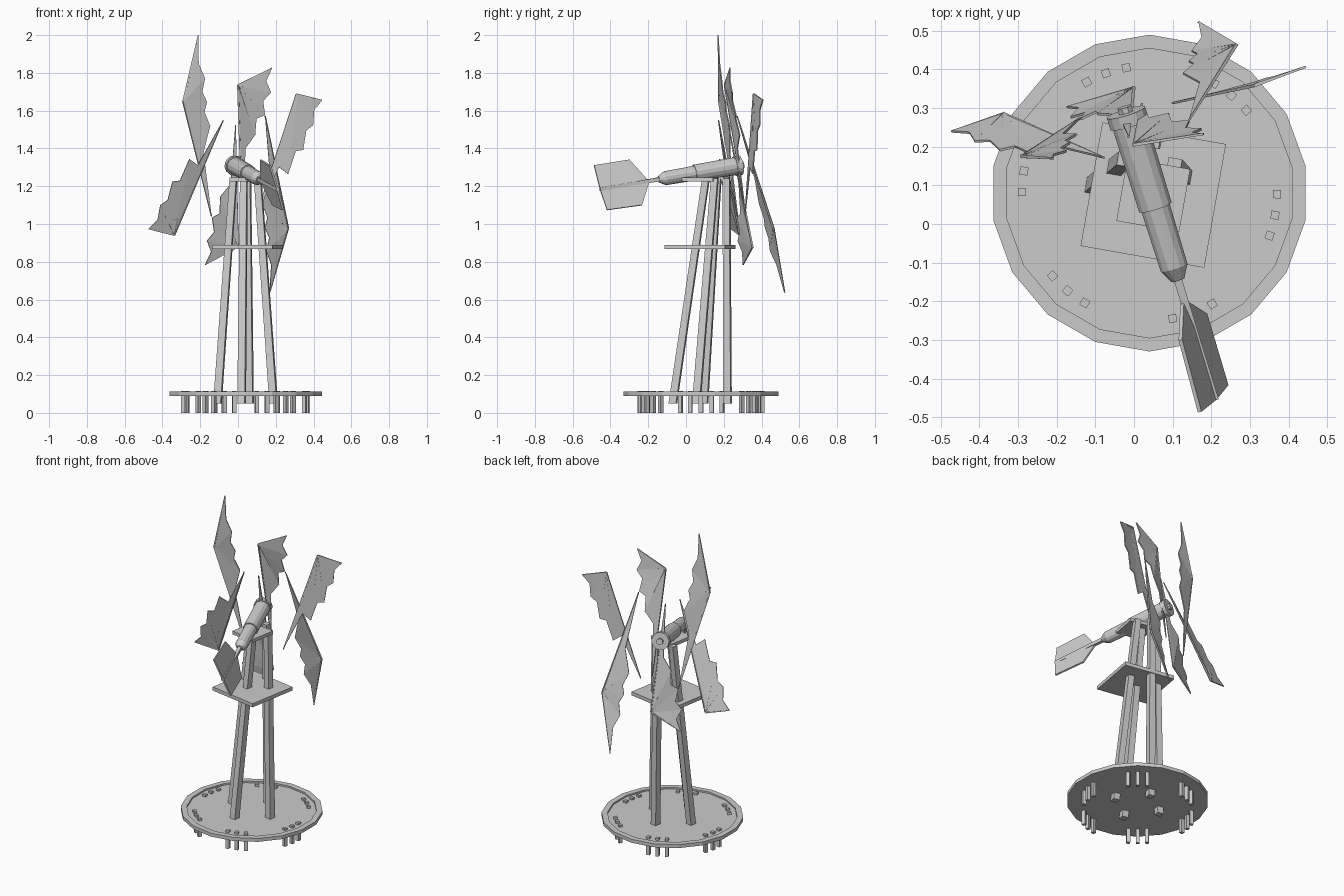
import bpy, bmesh, math
from mathutils import Vector, Matrix

cube = bpy.data.objects.get("Cube")
if cube:
    bpy.data.objects.remove(cube, do_unlink=True)

grey = bpy.data.materials.new("plain_grey")
grey.use_nodes = True
COLOR = (0.6, 0.6, 0.6, 1)
grey.diffuse_color = COLOR
grey.node_tree.nodes["Principled BSDF"].inputs["Base Color"].default_value = COLOR


def finish(name, bm):
    bmesh.ops.recalc_face_normals(bm, faces=bm.faces)
    mesh = bpy.data.meshes.new(name)
    bm.to_mesh(mesh)
    bm.free()
    mesh.materials.append(grey)
    ob = bpy.data.objects.new(name, mesh)
    bpy.context.collection.objects.link(ob)
    return ob


def loft(name, rings):
    """Skin a stack of equal-sized rings and cap both ends."""
    bm = bmesh.new()
    loops = [[bm.verts.new(p) for p in ring] for ring in rings]
    for a, b in zip(loops, loops[1:]):
        for i in range(len(a)):
            j = (i + 1) % len(a)
            bm.faces.new((a[i], a[j], b[j], b[i]))
    bm.faces.new(loops[0])
    bm.faces.new(loops[-1])
    return finish(name, bm)


def ring(center, radius, sides, axis=Vector((0, 0, 1)), start=0.0):
    axis = Vector(axis).normalized()
    u = Vector((1, 0, 0)) if abs(axis.z) > 0.99 else axis.cross((0, 0, 1)).normalized()
    v = axis.cross(u)
    angles = [start + math.tau * i / sides for i in range(sides)]
    return [Vector(center) + radius * (math.cos(a) * u + math.sin(a) * v) for a in angles]


def turned(name, origin, axis, profile, sides):
    """Solid of revolution from (distance, radius) pairs along an axis."""
    d = Vector(axis).normalized()
    return loft(name, [ring(Vector(origin) + d * t, r, sides, d, math.pi / sides)
                       for t, r in profile])


def square(x, y, z, side, angle):
    return ring((x, y, z), side / math.sqrt(2), 4, start=angle + math.pi / 4)


# Round base with a low raised rim
CX, CY = 0.04, 0.08
TURN = math.radians(-10)
loft("base_disc", [ring((CX, CY, z), r, 18, start=math.pi / 2) for z, r in
                   ((0.09, 0.41), (0.112, 0.41), (0.112, 0.375), (0.102, 0.375))])

# Pegs through the base in six groups of three
for group in range(6):
    for k in (-1, 0, 1):
        a = TURN + group * math.pi / 3 + k * math.radians(9.5)
        x, y = CX + 0.33 * math.cos(a), CY + 0.33 * math.sin(a)
        loft("base_peg", [square(x, y, z, 0.021, a) for z in (0.0, 0.115)])

# Four legs leaning back to the head
for i in range(4):
    a = math.radians(-8) + i * math.pi / 2
    c, s = math.cos(a), math.sin(a)
    loft("tower_leg", [square(CX + 0.15 * c, 0.075 + 0.146 * s, 0.05, 0.04, TURN),
                       square(CX + 0.065 * c, 0.16 + 0.055 * s, 1.24, 0.036, TURN)])

# Platforms
loft("platform", [square(0.05, 0.075, z, 0.325, TURN) for z in (0.867, 0.89)])
loft("head_plate", [square(0.05, 0.075, z, 0.165, TURN) for z in (1.225, 1.246)])

# Head barrel, collar, nose and tail rod
BACK = Vector((-0.015, 0.27, 1.308))
TAIL = Vector((0.21, -0.455, 1.183))
AXIS = (TAIL - BACK).normalized()
LENGTH = (TAIL - BACK).length
turned("head_barrel", BACK, AXIS, ((0, 0.047), (0.24, 0.045), (0.24, 0.039),
                                   (0.405, 0.037), (0.44, 0.018)), 14)
turned("hub_collar", BACK, AXIS, ((-0.02, 0.053), (0.012, 0.053)), 14)
turned("hub_cap", BACK, AXIS, ((-0.035, 0.02), (-0.02, 0.02)), 8)
turned("tail_rod", BACK, AXIS, ((0.42, 0.015), (LENGTH, 0.013)), 4)

# Tail vane
vane = [Vector(p) for p in ((0.125, -0.195, 1.222), (0.12, -0.30, 1.34),
                            (0.17, -0.487, 1.31), (0.21, -0.455, 1.183),
                            (0.24, -0.418, 1.074), (0.185, -0.233, 1.10))]
side = (vane[1] - vane[4]).cross(vane[2] - vane[5]).normalized() * 0.005
loft("tail_vane", [[p - side for p in vane], [p + side for p in vane]])

# Ribbed scalloped sails: elbow, tip, three rib ends, root, relative to the wheel hub
HUB = Vector((0, 0.278, 1.307))
SAILS = (
    ((-.29, -.103, .343), (-.21, -.108, .693), (-.175, -.09, .465),
     (-.165, -.068, .34), (-.148, -.046, .212), (-.14, -.004, -.267)),
    ((0, -.073, .428), (.18, -.045, .518), (.175, -.033, .39),
     (.143, -.013, .27), (.09, .007, .165), (.02, .033, -.22)),
    ((.31, .08, .38), (.445, .129, .348), (.397, .113, .217),
     (.344, .098, .085), (.265, .075, -.042), (.10, .035, -.255)),
)


def sail(points, spin):
    elbow, *ends = [HUB + spin @ Vector(p) for p in points]
    edge = [ends[0]]
    for i, (a, b) in enumerate(zip(ends, ends[1:])):
        pull = 0.27 if i == len(ends) - 2 else 0.16
        edge += [((a + b) / 2).lerp(elbow, pull), b]
    bm = bmesh.new()
    hinge = bm.verts.new(elbow)
    verts = [bm.verts.new(p) for p in edge]
    for a, b in zip(verts, verts[1:]):
        bm.faces.new((hinge, a, b))
    cloth = finish("sail_cloth", bm)
    mod = cloth.modifiers.new("thickness", "SOLIDIFY")
    mod.thickness = 0.006
    mod.offset = 0
    for end in ends:
        span = end - elbow
        r = 0.006 if end in (ends[0], ends[-1]) else 0.0045
        turned("sail_rib", elbow, span, ((0, r), (span.length, r * 0.6)), 4)


for points in SAILS:
    for half in (0, math.pi):
        sail(points, Matrix.Rotation(half, 3, AXIS))
